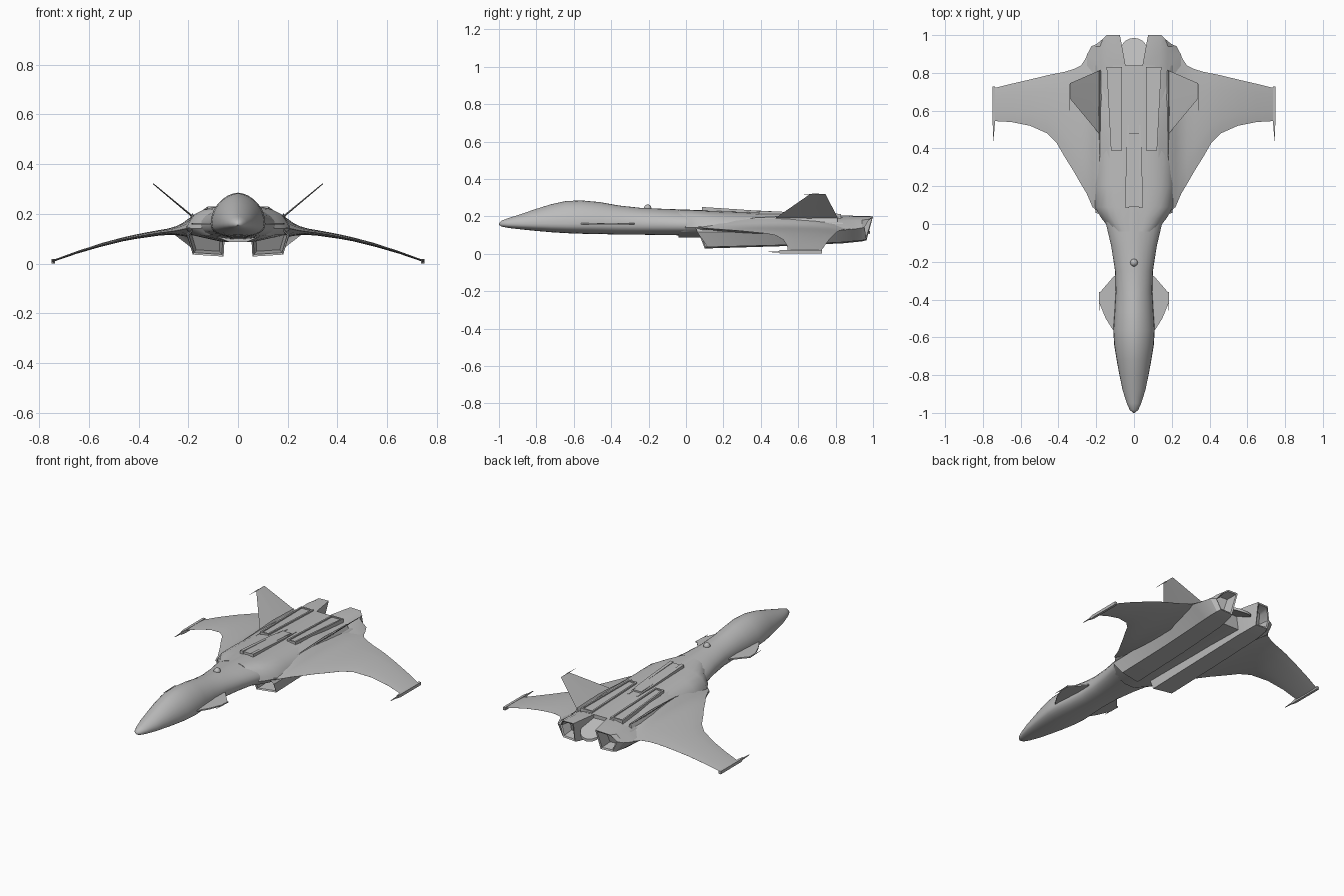
import bpy, bmesh, math
from mathutils import Vector

if "Cube" in bpy.data.objects:
    bpy.data.objects.remove(bpy.data.objects["Cube"], do_unlink=True)

grey = bpy.data.materials.new("hull grey")
grey.use_nodes = True
grey.diffuse_color = (0.5, 0.5, 0.5, 1)
grey.node_tree.nodes["Principled BSDF"].inputs["Base Color"].default_value = (0.5, 0.5, 0.5, 1)


def finish(name, bm, mirror, angle):
    bmesh.ops.remove_doubles(bm, verts=bm.verts, dist=0.0002)
    bmesh.ops.recalc_face_normals(bm, faces=bm.faces)
    mesh = bpy.data.meshes.new(name)
    bm.to_mesh(mesh)
    bm.free()
    mesh.materials.append(grey)
    obj = bpy.data.objects.new(name, mesh)
    bpy.context.collection.objects.link(obj)
    bpy.ops.object.select_all(action='DESELECT')
    obj.select_set(True)
    bpy.context.view_layer.objects.active = obj
    bpy.ops.object.shade_smooth_by_angle(angle=math.radians(angle))
    if mirror:
        mod = obj.modifiers.new("mirror", 'MIRROR')
        mod.use_mirror_merge = False
    return obj


def loft(name, rings, mirror=False, angle=32):
    """Skin a list of equal-length closed rings and cap both ends."""
    bm = bmesh.new()
    loops = [[bm.verts.new(p) for p in ring] for ring in rings]
    n = len(loops[0])
    for a, b in zip(loops, loops[1:]):
        for i in range(n):
            j = (i + 1) % n
            bm.faces.new((a[i], a[j], b[j], b[i]))
    bm.faces.new(loops[0])
    bm.faces.new(loops[-1])
    return finish(name, bm, mirror, angle)


def slab(name, ring, offset, mirror=True):
    off = Vector(offset) / 2
    return loft(name, [[Vector(p) - off for p in ring], [Vector(p) + off for p in ring]], mirror)


def shrink(ring, factor, dy=0.0):
    mid = sum((Vector(p) for p in ring), Vector()) / len(ring)
    out = [mid + (Vector(p) - mid) * factor for p in ring]
    return [Vector((q.x, p[1] + dy, q.z)) for p, q in zip(ring, out)]


def spike(name, x, y0, y1, z, r):
    """Needle pointing forward, square at the back."""
    base = [(-1, -1), (1, -1), (1, 1), (-1, 1)]
    loft(name, [[(x + a * s, y, z + b * s) for a, b in base] for y, s in ((y0, r * .2), (y1, r))], True)


def power(v, e):
    return math.copysign(abs(v) ** e, v)


# Forward fuselage: y, half width, bottom, widest height, top
stations = [(-1, .004, .154, .158, .163), (-.985, .022, .145, .16, .178), (-.95, .038, .138, .16, .19),
            (-.88, .06, .13, .16, .213), (-.8, .077, .122, .16, .24), (-.72, .092, .115, .16, .265),
            (-.64, .105, .11, .16, .282), (-.56, .11, .107, .16, .285), (-.46, .103, .105, .16, .276),
            (-.36, .097, .103, .16, .258), (-.25, .1, .102, .16, .246), (-.12, .12, .1, .158, .24),
            (0, .148, .098, .155, .236), (.1, .165, .095, .15, .232), (.25, .16, .095, .15, .224)]
rings = []
for y, w, bot, mid, top in stations:
    ring = []
    for k in range(28):
        a = math.tau * k / 28
        s = math.sin(a)
        if s >= 0:
            ring.append((w * power(math.cos(a), 1.15), y, mid + (top - mid) * s))
        else:
            ring.append((w * power(math.cos(a), .9), y, mid - (mid - bot) * power(-s, .8)))
    rings.append(ring)
loft("forward_fuselage", rings, angle=50)


def deck(y):
    return .235 - .036 * y


# Rear hull: flat deck with rounded shoulders
rings = []
for y, s in ((-.04, .55), (.03, .8), (.09, .97), (.2, 1), (.5, 1), (.84, 1)):
    t = deck(y)
    half = [(.07, t - .001), (.11, t - .006), (.145, t - .016), (.18, t - .034),
            (.205, .162), (.215, .14), (.19, .115), (.06, .086)]
    rings.append([(x * s, y, z) for x, z in half] + [(-x * s, y, z) for x, z in reversed(half)])
loft("rear_hull", rings, angle=40)

# Wings: span x, leading y, trailing y, height, half thickness
rings = []
for x, le, te, z, t in [(.13, .03, .84, .155, .058), (.19, .065, .87, .145, .042), (.22, .09, .89, .138, .027),
                        (.25, .16, .885, .132, .018), (.28, .21, .84, .128, .013), (.32, .28, .82, .123, .011),
                        (.37, .36, .805, .115, .01), (.41, .43, .797, .108, .009), (.46, .48, .787, .098, .008),
                        (.55, .52, .765, .075, .007), (.65, .54, .742, .044, .005), (.74, .545, .72, .012, .004)]:
    us = [i / 8 for i in range(9)]
    prof = [(u, math.sin(math.pi * u) ** .6 if 0 < u < 1 else .03) for u in us]
    rings.append([(x, le + (te - le) * u, z + t * h) for u, h in prof]
                 + [(x, le + (te - le) * u, z - t * h) for u, h in reversed(prof)])
loft("wing", rings, True, angle=40)

# Wing tip rails
slab("wingtip_rail", [(.735, .53, .01), (.742, .5, .01), (.75, .53, .01), (.75, .728, .01), (.735, .728, .01)],
     (0, 0, .018))
spike("wingtip_needle", .743, .44, .56, .01, .006)

# Engine nacelles with open intakes and nozzles
front = [(.05, .045, .17), (.11, .045, .17), (.16, .045, .165), (.205, .06, .115), (.182, .115, .036), (.058, .1, .028)]
sections = [
    (.5, [(.05, .18), (.12, .18), (.17, .17), (.21, .12), (.182, .046), (.06, .04)]),
    (.84, [(.045, .204), (.13, .197), (.175, .176), (.27, .127), (.185, .062), (.068, .056)]),
    (.9, [(.056, .203), (.135, .198), (.18, .178), (.247, .132), (.182, .068), (.076, .062)]),
    (.94, [(.063, .202), (.14, .198), (.18, .18), (.226, .138), (.178, .071), (.081, .066)])]
rear = [(.075, 1, .2), (.145, 1, .198), (.165, .98, .185), (.195, .955, .142), (.17, .965, .077), (.088, .965, .072)]
body = [front] + [[(x, y, z) for x, z in pts] for y, pts in sections] + [rear]
loft("engine_nacelle", [shrink(front, .75, .14), shrink(front, .9, .005)] + body
     + [shrink(rear, .86, -.004), shrink(rear, .7, -.07)], True, angle=28)

# Rounded tail plate between the nozzles
outline = [(-.06, .8), (.06, .8)] + [(.07 * math.cos(a), .92 + .065 * math.sin(a))
                                     for a in [math.pi * i / 10 for i in range(11)]]
slab("tail_plate", [(x, y, .19 - .5 * max(0, y - .83)) for x, y in outline], (0, 0, .016), False)

# Canted tail fins
loft("tail_fin", [[(.178, .47, .185), (.184, .65, .185), (.178, .815, .185), (.172, .65, .185)],
                  [(.34, .665, .32), (.342, .7, .319), (.34, .745, .32), (.338, .7, .321)]], True)
spike("fin_needle", .34, .6, .69, .319, .002)
loft("fin_root_fairing", [[(.178, .32, .185), (.182, .32, .185), (.18, .32, .19)],
                          [(.168, .6, .17), (.2, .6, .17), (.183, .6, .204)],
                          [(.172, .81, .17), (.195, .81, .17), (.182, .81, .198)]], True)

# Canards
slab("canard", [(.08, -.58, .16), (.112, -.56, .16), (.15, -.5, .16), (.183, -.42, .16), (.183, -.365, .16),
                (.105, -.275, .16), (.08, -.275, .16)], (0, 0, .008))
spike("canard_needle", .183, -.475, -.36, .16, .003)


# Recessed dorsal panels
def panel(name, corners, lift, inset, mirror):
    cx = sum(c[0] for c in corners) / 4
    cy = sum(c[1] for c in corners) / 4
    inner = [(x + math.copysign(inset, cx - x), y + math.copysign(inset, cy - y)) for x, y in corners]
    loft(name, [[(x, y, deck(y) + h) for x, y in c] for c, h in
                ((corners, -.035), (corners, lift), (inner, lift), (inner, lift - .007))], mirror)


panel("dorsal_panel", [(.063, .39), (.122, .39), (.145, .83), (.063, .83)], .008, .01, True)

# Central spine: low plate between two tapering rails
slab("spine_plate", [(-.03, .09, .235), (.03, .09, .235), (.028, .48, .216), (-.028, .48, .216)], (0, 0, .02), False)
loft("spine_rail", [[(.026, y, .2), (w, y, .2), (w, y, z), (.026, y, z)] for y, w, z in
                    ((.085, .046, .25), (.3, .043, .236), (.4, .041, .228), (.525, .034, .217))], True)

# Dorsal sensor dome
bm = bmesh.new()
bmesh.ops.create_uvsphere(bm, u_segments=20, v_segments=12, radius=.02)
bmesh.ops.translate(bm, verts=bm.verts, vec=(0, -.205, .243))
finish("sensor_dome", bm, False, 40)
